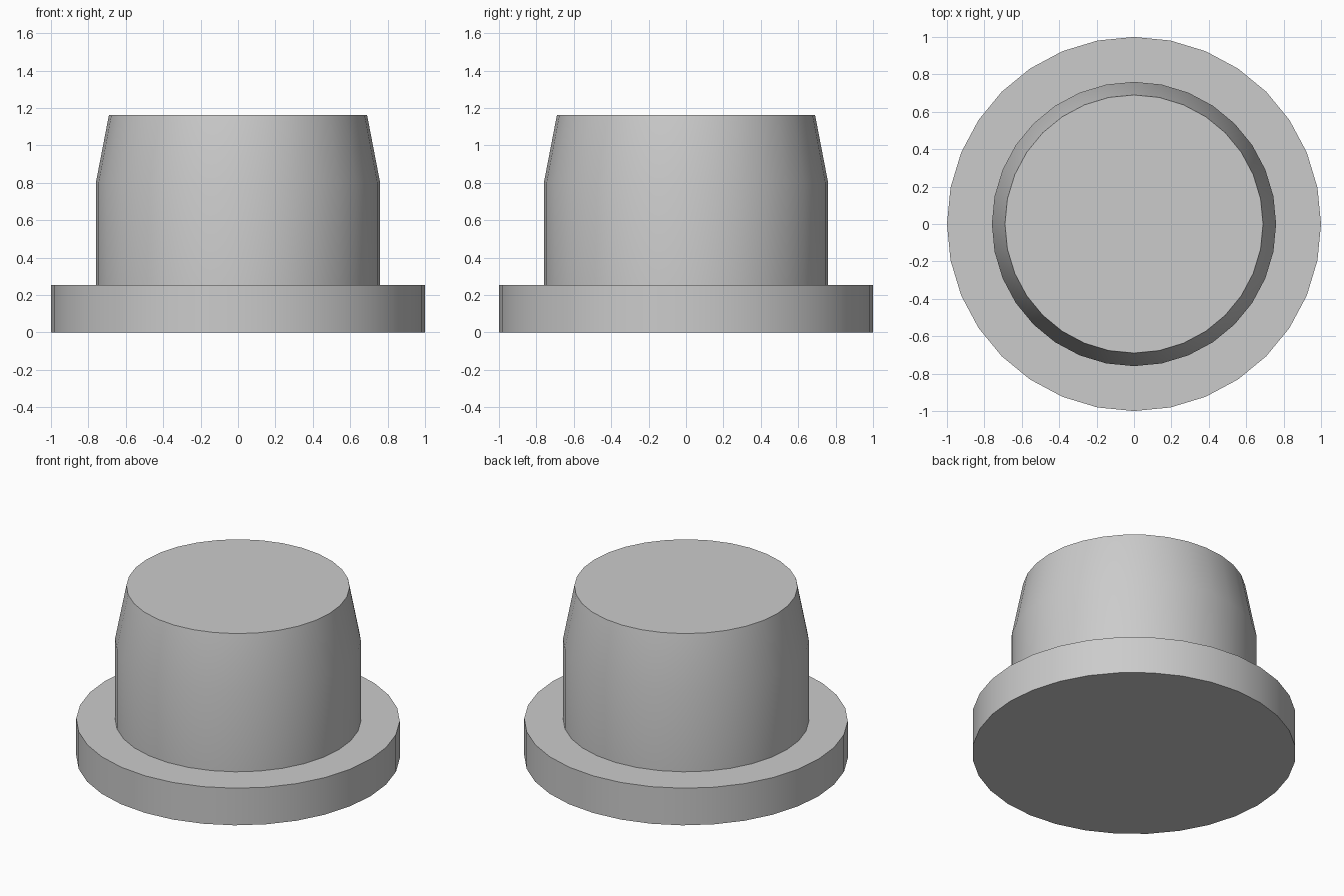
import bpy
import math

cube = bpy.data.objects.get("Cube")
if cube:
    bpy.data.objects.remove(cube, do_unlink=True)

SIDES = 32

grey = bpy.data.materials.new("plain_grey")
grey.use_nodes = True
colour = (0.6, 0.6, 0.6, 1)
grey.diffuse_color = colour
grey.node_tree.nodes["Principled BSDF"].inputs["Base Color"].default_value = colour


def lathe(name, profile):
    """Closed solid of revolution from (radius, height) rings, bottom to top."""
    verts = [(r * math.cos(a), r * math.sin(a), z)
             for r, z in profile
             for a in (math.tau * i / SIDES for i in range(SIDES))]
    faces = [(k * SIDES + i, k * SIDES + (i + 1) % SIDES,
              (k + 1) * SIDES + (i + 1) % SIDES, (k + 1) * SIDES + i)
             for k in range(len(profile) - 1) for i in range(SIDES)]
    faces.append(tuple(reversed(range(SIDES))))
    faces.append(tuple(range(len(verts) - SIDES, len(verts))))
    mesh = bpy.data.meshes.new(name)
    mesh.from_pydata(verts, [], faces)
    mesh.materials.append(grey)
    obj = bpy.data.objects.new(name, mesh)
    bpy.context.collection.objects.link(obj)
    bpy.ops.object.select_all(action='DESELECT')
    obj.select_set(True)
    bpy.context.view_layer.objects.active = obj
    bpy.ops.object.shade_smooth_by_angle(angle=math.radians(30))
    return obj


# Wide base flange
lathe("base_flange", [(1.0, 0), (1.0, 0.253)])

# Straight plug body with a tapered upper end
lathe("tapered_plug", [(0.76, 0.253), (0.76, 0.8), (0.69, 1.163)])
